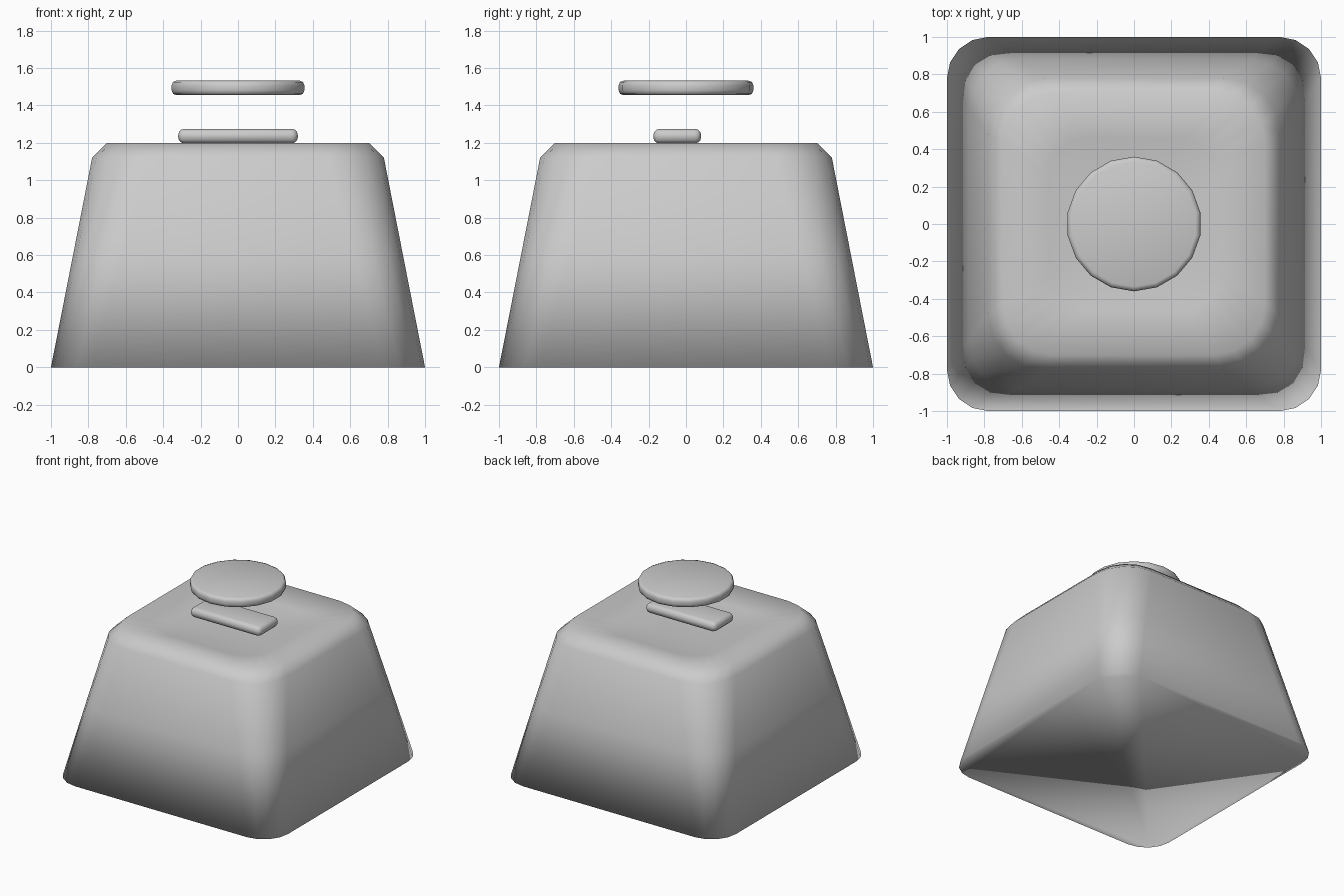
import bpy
import bmesh
from math import sin, cos, pi

cube = bpy.data.objects.get("Cube")
if cube:
    bpy.data.objects.remove(cube, do_unlink=True)

# One plain grey for every part
grey = bpy.data.materials.new("plain_grey")
grey.use_nodes = True
GREY = (0.6, 0.6, 0.6, 1)
grey.diffuse_color = GREY
grey.node_tree.nodes["Principled BSDF"].inputs["Base Color"].default_value = GREY


def finish(name, bm):
    """Turn a bmesh into a smooth-shaded grey object."""
    bmesh.ops.recalc_face_normals(bm, faces=bm.faces)
    for face in bm.faces:
        face.smooth = True
    mesh = bpy.data.meshes.new(name)
    bm.to_mesh(mesh)
    bm.free()
    mesh.materials.append(grey)
    obj = bpy.data.objects.new(name, mesh)
    bpy.context.collection.objects.link(obj)
    return obj


def loft(name, rings):
    """Skin equal-sized rings from bottom to top and cap both ends."""
    bm = bmesh.new()
    loops = [[bm.verts.new(p) for p in ring] for ring in rings]
    for low, high in zip(loops, loops[1:]):
        for i in range(len(low)):
            j = (i + 1) % len(low)
            bm.faces.new((low[i], low[j], high[j], high[i]))
    bm.faces.new(loops[0][::-1])
    bm.faces.new(loops[-1])
    return finish(name, bm)


def rounded_square(half, radius, z, steps=4):
    points = []
    for corner in range(4):
        mid = pi / 4 + corner * pi / 2
        cx = (half - radius) * (1 if cos(mid) > 0 else -1)
        cy = (half - radius) * (1 if sin(mid) > 0 else -1)
        for s in range(steps + 1):
            a = corner * pi / 2 + s / steps * pi / 2
            points.append((cx + radius * cos(a), cy + radius * sin(a), z))
    return points


def circle(radius, z, sides=18):
    return [(-radius * sin(2 * pi * i / sides), radius * cos(2 * pi * i / sides), z)
            for i in range(sides)]


# Tapered body with a chamfered rim and a shallow dished top
body_profile = [
    (1.0, 0.22, 0.0),
    (0.882, 0.26, 0.6),
    (0.78, 0.30, 1.12),
    (0.70, 0.27, 1.2),
    (0.46, 0.20, 1.16),
    (0.22, 0.12, 1.14),
]
loft("tapered_body", [rounded_square(*row) for row in body_profile])

# Floating disc with a softened edge
disc_profile = [(0.335, 1.455), (0.353, 1.462), (0.36, 1.48),
                (0.36, 1.508), (0.353, 1.525), (0.335, 1.532)]
loft("floating_disc", [circle(*row) for row in disc_profile])

# Rounded bar under the disc
bm = bmesh.new()
bmesh.ops.create_cube(bm, size=1)
bmesh.ops.scale(bm, vec=(0.64, 0.256, 0.078), verts=bm.verts)
bmesh.ops.bevel(bm, geom=bm.edges[:], offset=0.034, offset_type='OFFSET',
                segments=3, profile=0.5, affect='EDGES')
bmesh.ops.translate(bm, vec=(0, -0.047, 1.236), verts=bm.verts)
finish("top_bar", bm)
